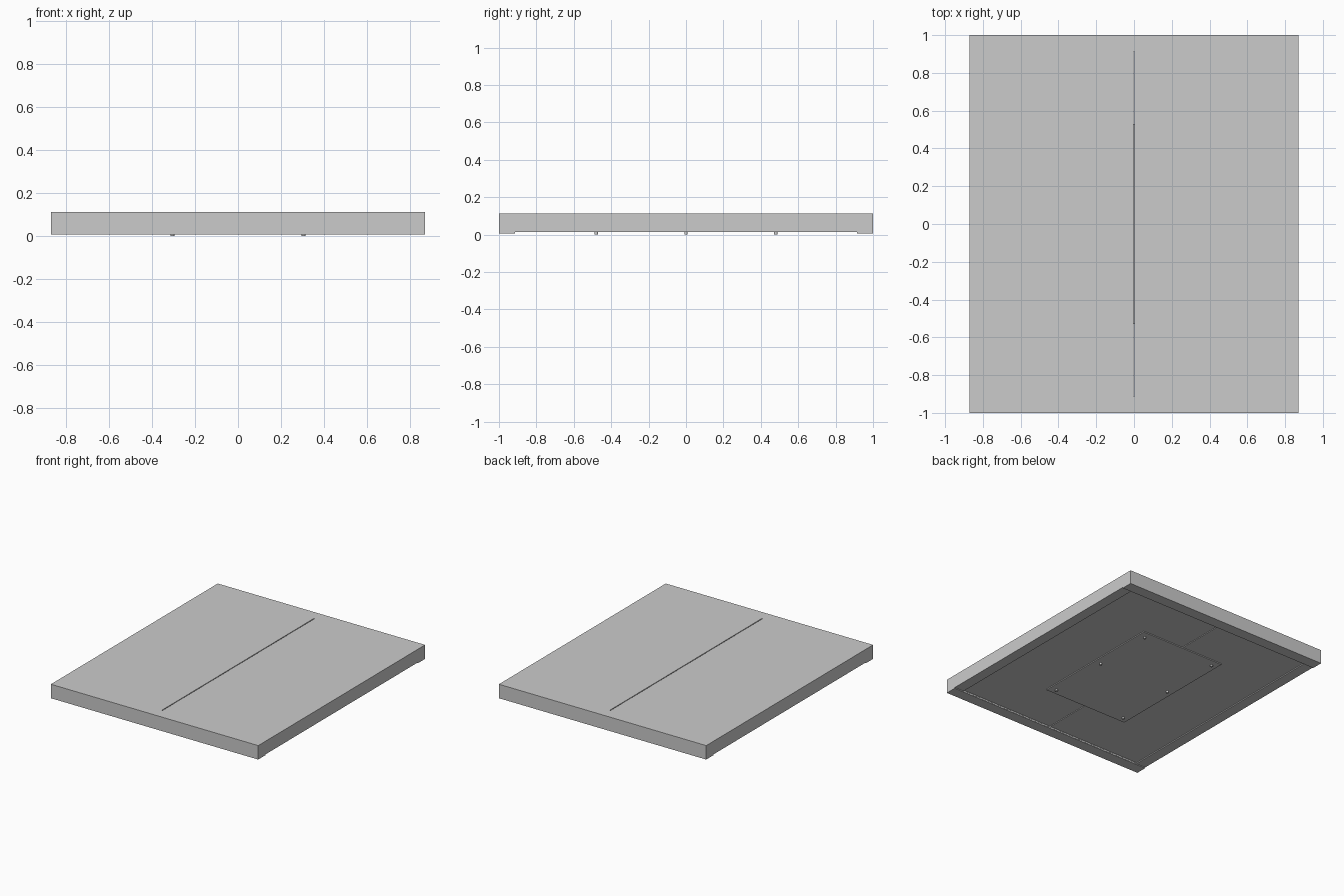
import bpy, bmesh
from mathutils import Matrix, Vector

if "Cube" in bpy.data.objects:
    bpy.data.objects.remove(bpy.data.objects["Cube"])


def box(name, x, y, z0, z1):
    """Box centred on x and y with half sizes x, y, from z0 to z1."""
    bm = bmesh.new()
    bmesh.ops.create_cube(bm, size=2)
    bmesh.ops.scale(bm, vec=Vector((x, y, (z1 - z0) / 2)), verts=bm.verts)
    bmesh.ops.translate(bm, vec=Vector((0, 0, (z0 + z1) / 2)), verts=bm.verts)
    return add(name, bm)


def add(name, bm):
    mesh = bpy.data.meshes.new(name)
    bm.to_mesh(mesh)
    bm.free()
    obj = bpy.data.objects.new(name, mesh)
    bpy.context.collection.objects.link(obj)
    return obj


def cut(target, cutter):
    """Subtract cutter from target and remove the cutter."""
    mod = target.modifiers.new("cut", 'BOOLEAN')
    mod.operation, mod.solver, mod.object = 'DIFFERENCE', 'EXACT', cutter
    cutter.hide_render = True
    bpy.context.view_layer.objects.active = target
    bpy.ops.object.modifier_apply(modifier=mod.name)
    bpy.data.objects.remove(cutter)


# Slab: raised side strips, shallow underside recess, through slot
slab = box("slab", 0.87, 1.0, 0.007, 0.113)
cut(slab, box("side_step_cutter", 1.0, 0.915, -0.05, 0.013))
cut(slab, box("recess_cutter", 0.79, 0.914, -0.05, 0.021))
cut(slab, box("slot_cutter", 0.003, 0.913, -0.05, 0.2))

# Cover plate under the slot
box("cover_plate", 0.355, 0.53, 0.014, 0.021)

# Six fixing heads on the plate
for i, x in enumerate((-0.305, 0.305)):
    for j, y in enumerate((-0.48, 0, 0.48)):
        bm = bmesh.new()
        bmesh.ops.create_cone(bm, cap_ends=True, segments=16, radius1=0.009,
                              radius2=0.009, depth=0.014,
                              matrix=Matrix.Translation((x, y, 0.007)))
        head = add(f"fixing_head_{i}_{j}", bm)
        bpy.ops.object.select_all(action='DESELECT')
        head.select_set(True)
        bpy.context.view_layer.objects.active = head
        bpy.ops.object.shade_smooth_by_angle()
